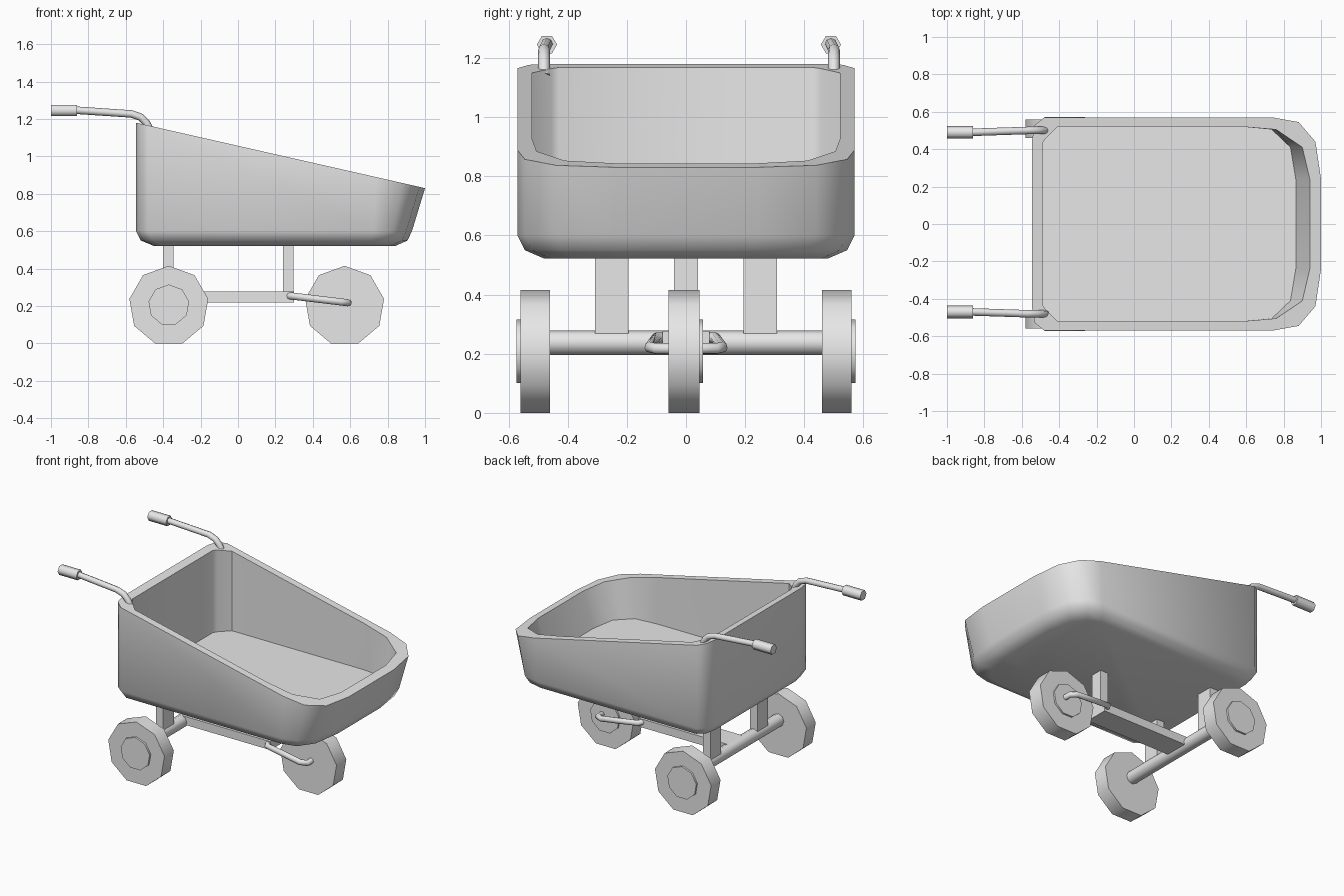
import bpy, bmesh, math
from mathutils import Vector

if "Cube" in bpy.data.objects:
    bpy.data.objects.remove(bpy.data.objects["Cube"])

grey = bpy.data.materials.new("plain grey")
grey.use_nodes = True
grey.diffuse_color = (0.8, 0.8, 0.8, 1)
grey.node_tree.nodes["Principled BSDF"].inputs["Base Color"].default_value = (0.8, 0.8, 0.8, 1)


def finish(obj, angle=None):
    obj.data.materials.append(grey)
    if angle:
        bpy.ops.object.select_all(action='DESELECT')
        obj.select_set(True)
        bpy.context.view_layer.objects.active = obj
        bpy.ops.object.shade_smooth_by_angle(angle=math.radians(angle))
    return obj


def from_bmesh(name, bm, angle=None):
    bmesh.ops.recalc_face_normals(bm, faces=bm.faces)
    mesh = bpy.data.meshes.new(name)
    bm.to_mesh(mesh)
    bm.free()
    obj = bpy.data.objects.new(name, mesh)
    bpy.context.collection.objects.link(obj)
    return finish(obj, angle)


def box(name, x, y, z):
    bm = bmesh.new()
    bmesh.ops.create_cube(bm, size=1)
    for v in bm.verts:
        for i, (lo, hi) in enumerate((x, y, z)):
            v.co[i] = lo if v.co[i] < 0 else hi
    from_bmesh(name, bm)


def disc(name, x, z, y, radius, sides=9):
    # Prism along y with a corner pointing up
    bm = bmesh.new()
    ring = []
    for i in range(sides):
        a = 2 * math.pi * i / sides
        ring.append(bm.verts.new((x + radius * math.sin(a), y[0], z + radius * math.cos(a))))
    face = bm.faces.new(ring)
    new = bmesh.ops.extrude_face_region(bm, geom=[face])["geom"]
    bmesh.ops.translate(bm, vec=(0, y[1] - y[0], 0),
                        verts=[v for v in new if isinstance(v, bmesh.types.BMVert)])
    from_bmesh(name, bm, 42)


def tube(name, points, radius, resolution=2):
    curve = bpy.data.curves.new(name, 'CURVE')
    curve.dimensions = '3D'
    curve.bevel_depth = radius
    curve.bevel_resolution = resolution
    curve.use_fill_caps = True
    spline = curve.splines.new('POLY')
    spline.points.add(len(points) - 1)
    for p, co in zip(spline.points, points):
        p.co = (*co, 1)
    obj = bpy.data.objects.new(name, curve)
    bpy.context.collection.objects.link(obj)
    bpy.ops.object.select_all(action='DESELECT')
    obj.select_set(True)
    bpy.context.view_layer.objects.active = obj
    bpy.ops.object.convert(target='MESH')
    finish(bpy.context.object, 62)


# Tub: stacked outlines, outside from the bottom up, then inside down to the floor
def rim_height(x):
    return 1.18 - (x + 0.545) * 0.2265


def outline(half):
    return half + [(x, -y) for x, y in reversed(half)]


def level(points, z=None, inset=0.0, taper=0.0):
    ring = []
    for x, y in points:
        height = rim_height(x) if z is None else z
        x -= taper * min(max((x - 0.68) / 0.26, 0), 1)
        ring.append(Vector((0.22 + (x - 0.22) * (1 - inset / 0.74), y * (1 - inset / 0.57), height)))
    return ring


outer = outline([(-0.545, 0.45), (-0.53, 0.53), (-0.48, 0.57), (0.74, 0.57),
                 (0.88, 0.545), (0.97, 0.44), (1.0, 0.24)])
inner = outline([(-0.49, 0.43), (-0.475, 0.455), (-0.41, 0.52), (0.58, 0.52),
                 (0.76, 0.505), (0.90, 0.41), (0.94, 0.24)])
levels = [level(outer, 0.522, 0.09, 0.07), level(outer, 0.55, 0.025, 0.07),
          level(outer, 0.6, 0, 0.07), level(outer), level(inner), level(inner, 0.61, 0, 0.075)]
bm = bmesh.new()
rings = [[bm.verts.new(p) for p in ring] for ring in levels]
for low, high in zip(rings, rings[1:]):
    for i in range(len(low)):
        j = (i + 1) % len(low)
        bm.faces.new((low[i], low[j], high[j], high[i]))
bm.faces.new(rings[0])
bm.faces.new(rings[-1])
from_bmesh("tub", bm, 42)

# Mirrored parts: handles, grips, rear wheels, rear struts and fork arms
for side, s in (("left", 1), ("right", -1)):
    base, tip = 0.01 + s * 0.49, 0.01 + s * 0.48
    tube(side + "_handle", [(-0.47, base, 1.14), (-0.49, base, 1.18), (-0.52, base, 1.21),
                            (-0.57, base, 1.227), (-0.87, tip, 1.247)], 0.02)
    tube(side + "_grip", [(-0.86, tip, 1.245), (-1.0, tip, 1.245)], 0.034, 1)
    disc(side + "_rear_wheel", -0.37, 0.201, (s * 0.46, s * 0.56), 0.214)
    disc(side + "_rear_hub", -0.37, 0.205, (s * 0.55, s * 0.573), 0.11)
    box(side + "_rear_strut", (-0.4, -0.345), sorted((s * 0.195, s * 0.308)), (0.25, 0.53))
    tube(side + "_fork_arm", [(0.26, s * 0.04, 0.255), (0.29, s * 0.1, 0.253),
                              (0.55, s * 0.122, 0.222), (0.59, s * 0.1, 0.217),
                              (0.59, s * 0.03, 0.217)], 0.019)

# Front wheel and undercarriage
disc("front_wheel", 0.57, 0.201, (-0.06, 0.045), 0.214)
disc("front_hub", 0.57, 0.205, (0.04, 0.057), 0.11)
tube("rear_axle", [(-0.37, -0.47, 0.237), (-0.37, 0.47, 0.237)], 0.042)
box("chassis_bar", (-0.37, 0.3), (-0.08, 0.08), (0.22, 0.277))
box("front_strut", (0.24, 0.298), (-0.04, 0.04), (0.24, 0.53))
